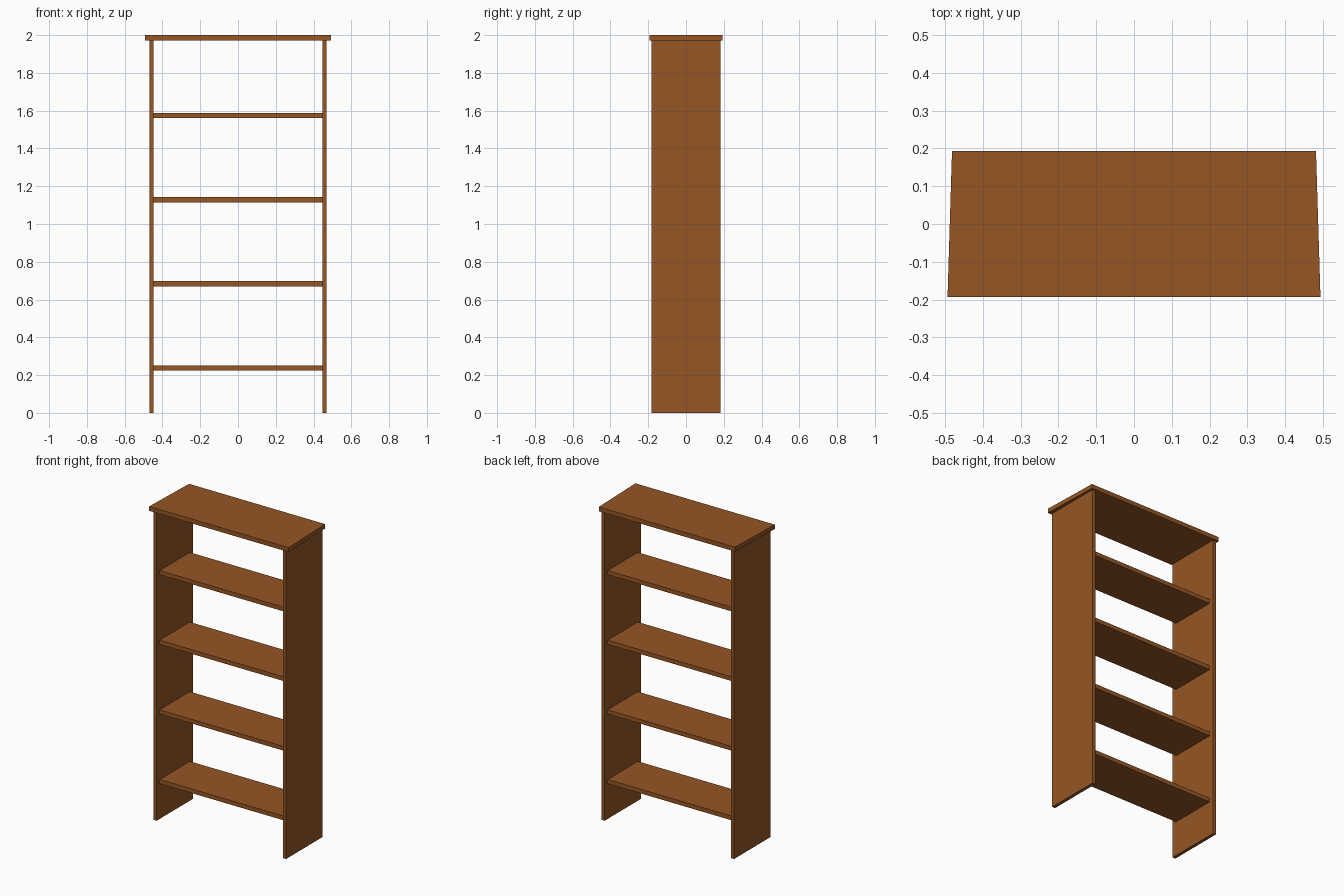
import bpy
import bmesh

if "Cube" in bpy.data.objects:
    bpy.data.objects.remove(bpy.data.objects["Cube"])

wood = bpy.data.materials.new("brown_wood")
wood.diffuse_color = (0.30, 0.093, 0.018, 1.0)
wood.use_nodes = True
wood.node_tree.nodes["Principled BSDF"].inputs["Base Color"].default_value = wood.diffuse_color


def board(name, x, y, z, back_scale=1.0):
    """Box between (min, max) ranges; back_scale narrows the back edge."""
    bm = bmesh.new()
    bmesh.ops.create_cube(bm, size=1.0)
    for v in bm.verts:
        narrow = back_scale if v.co.y > 0 else 1.0
        v.co = [r[0] + (c + 0.5) * (r[1] - r[0]) for r, c in zip((x, y, z), v.co)]
        v.co.x *= narrow
    mesh = bpy.data.meshes.new(name)
    bm.to_mesh(mesh)
    bm.free()
    mesh.materials.append(wood)
    obj = bpy.data.objects.new(name, mesh)
    bpy.context.collection.objects.link(obj)
    return obj


INNER, OUTER = 0.447, 0.468   # side panel faces
TOP_Z = 1.972                 # underside of the top board

# Side panels
board("side_panel_left", (-OUTER, -INNER), (-0.183, 0.183), (0, TOP_Z))
board("side_panel_right", (INNER, OUTER), (-0.183, 0.183), (0, TOP_Z))

# Overhanging top board, slightly narrower at the back
board("top_board", (-0.493, 0.493), (-0.193, 0.193), (TOP_Z, 2.0), 0.976)

# Four evenly spaced shelves, set in from the panel edges
for i in range(4):
    z = 0.225 + 0.445 * i
    board(f"shelf_{i + 1}", (-INNER, INNER), (-0.152, 0.152), (z, z + 0.027))
